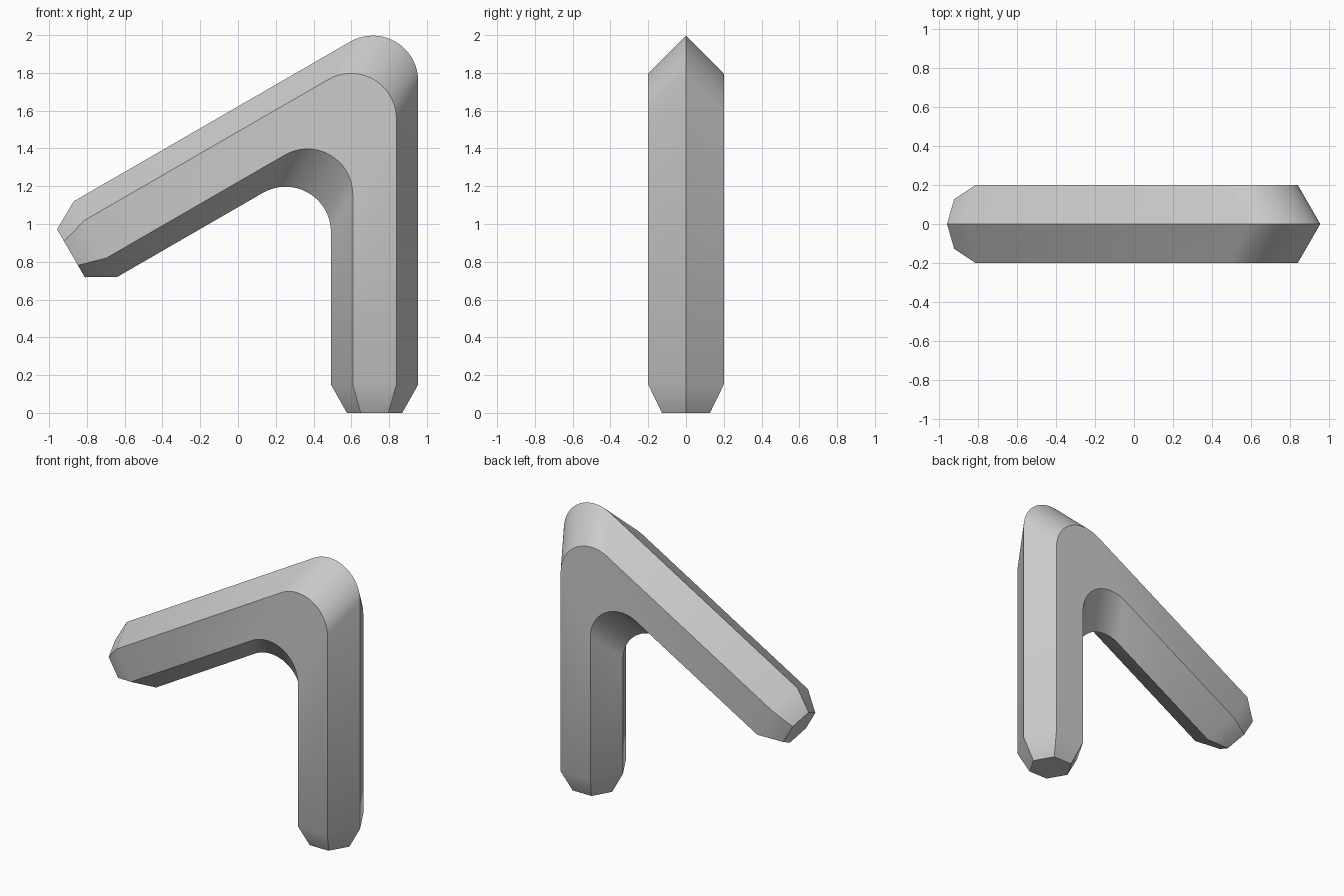
import bpy, bmesh, math
from mathutils import Vector

cube = bpy.data.objects.get("Cube")
if cube:
    bpy.data.objects.remove(cube, do_unlink=True)

APOTHEM = 0.2                            # half the width across flats
RADIUS = APOTHEM / math.cos(math.pi / 6)
TIP_SCALE = 0.635                        # end face size against the full bar
TIP = 0.15                               # length of the tapered tips
BEND_R = 0.24
BEND_STEPS = 20

corner = Vector((0.723, 0, 1.773))       # where the two arm axes meet
down = Vector((0, 0, -1))
out = Vector((-math.cos(math.pi / 6), 0, -0.5))
miter = Vector((1, 0, math.sqrt(3)))     # shift of the corner per unit of offset


def straight_ring(centre, side, scale):
    """Hexagon square to an arm; side points to the outer edge of the bar."""
    ring = []
    for k in range(6):
        a = k * math.pi / 3
        ring.append(centre + side * (RADIUS * scale * math.cos(a))
                    + Vector((0, RADIUS * scale * math.sin(a), 0)))
    return ring


def bend_ring(angle):
    """Hexagon in the bend, slid along the miter so each edge has one radius."""
    centre = corner + Vector((-BEND_R, 0, -BEND_R * math.sqrt(3)))
    point = centre + Vector((math.cos(angle), 0, math.sin(angle))) * BEND_R
    ring = []
    for k in range(6):
        a = k * math.pi / 3
        ring.append(point + miter * (RADIUS * math.cos(a))
                    + Vector((0, RADIUS * math.sin(a), 0)))
    return ring


# Rings from the foot, round the bend, to the end of the slanted arm
foot_side = Vector((1, 0, 0))
arm_side = Vector((-0.5, 0, math.cos(math.pi / 6)))
foot_len = corner.z
arm_len = 1.856
rings = [straight_ring(corner + down * foot_len, foot_side, TIP_SCALE),
         straight_ring(corner + down * (foot_len - TIP), foot_side, 1)]
rings += [bend_ring(math.radians(120) * i / BEND_STEPS) for i in range(BEND_STEPS + 1)]
rings += [straight_ring(corner + out * (arm_len - TIP), arm_side, 1),
          straight_ring(corner + out * arm_len, arm_side, TIP_SCALE)]

# Skin the rings into one closed bar
bm = bmesh.new()
loops = [[bm.verts.new(p) for p in ring] for ring in rings]
for lower, upper in zip(loops, loops[1:]):
    for k in range(6):
        n = (k + 1) % 6
        bm.faces.new((lower[k], lower[n], upper[n], upper[k]))
bm.faces.new(loops[0])
bm.faces.new(loops[-1])
bmesh.ops.recalc_face_normals(bm, faces=bm.faces)
mesh = bpy.data.meshes.new("bent_hex_bar")
bm.to_mesh(mesh)
bm.free()
bar = bpy.data.objects.new("bent_hex_bar", mesh)
bpy.context.scene.collection.objects.link(bar)

# Plain grey metal
grey = bpy.data.materials.new("grey")
grey.use_nodes = True
colour = (0.6, 0.6, 0.6, 1)
grey.diffuse_color = colour
grey.node_tree.nodes["Principled BSDF"].inputs["Base Color"].default_value = colour
mesh.materials.append(grey)

# Smooth bend and tip blends, crisp hexagon edges
bpy.ops.object.select_all(action='DESELECT')
bar.select_set(True)
bpy.context.view_layer.objects.active = bar
bpy.ops.object.shade_smooth_by_angle(angle=math.radians(30))
